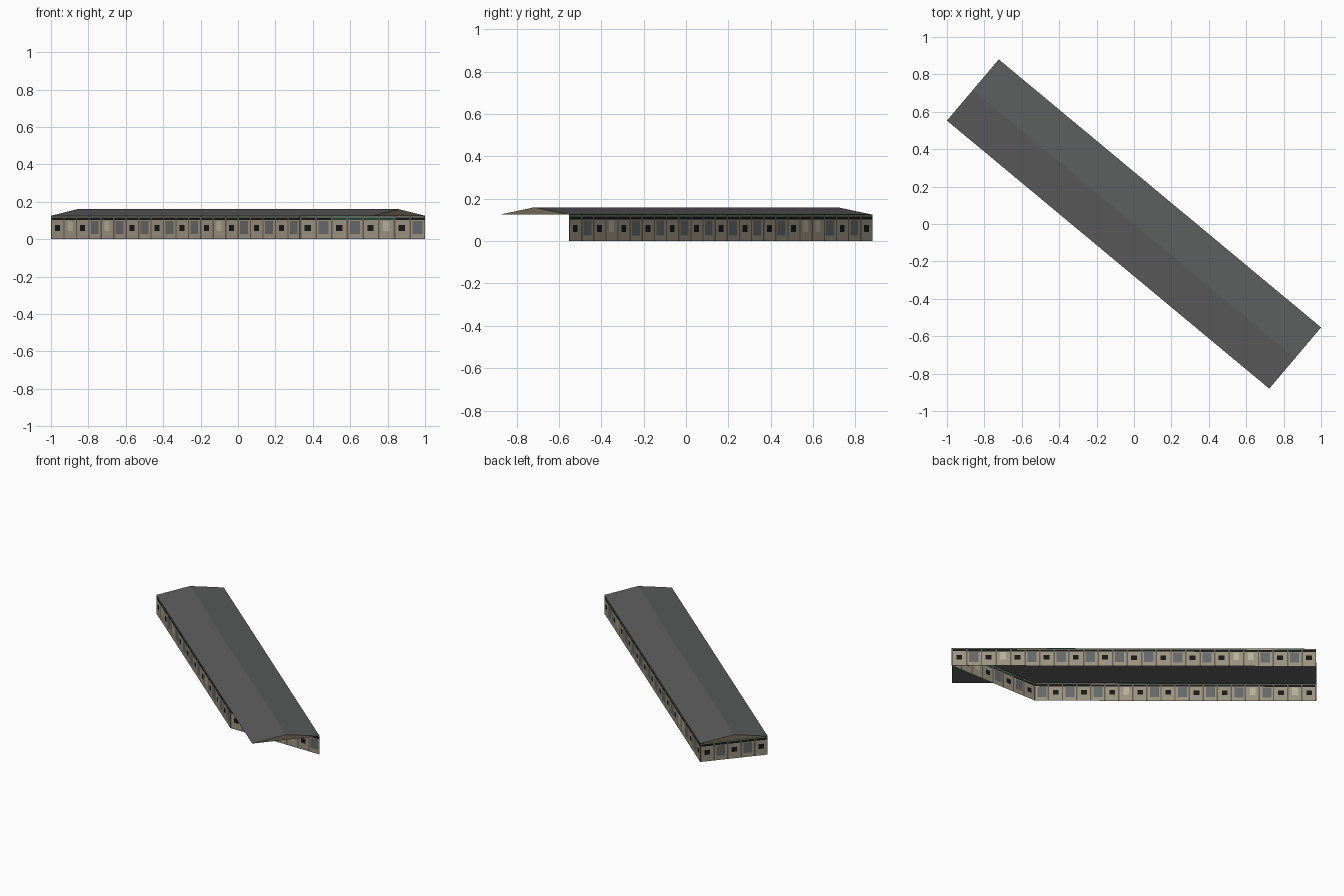
import bpy, bmesh, random
from mathutils import Vector

if "Cube" in bpy.data.objects:
    bpy.data.objects.remove(bpy.data.objects["Cube"])

random.seed(4)

def material(name, r, g, b):
    m = bpy.data.materials.new(name)
    m.diffuse_color = (r, g, b, 1)
    m.use_nodes = True
    m.node_tree.nodes["Principled BSDF"].inputs["Base Color"].default_value = m.diffuse_color
    return m

WALL = material("wall_tan", 0.33, 0.29, 0.22)
PIER = material("pier_brown", 0.12, 0.105, 0.08)
DARK = material("dark_glass", 0.008, 0.009, 0.009)
GREY = material("grey_glass", 0.13, 0.14, 0.14)
PALE = material("pale_blind", 0.47, 0.44, 0.33)
GREEN = material("green_trim", 0.015, 0.06, 0.04)
ROOF = material("roof_grey", 0.105, 0.11, 0.107)
GABLE = material("gable_tan", 0.2, 0.165, 0.11)

EAVE, RIDGE = 0.125, 0.16
# Roof corners and the chamfer point where the ground floor is cut back
A, B = Vector((-1, 0.553)), Vector((-0.723, 0.88))
C, D = Vector((1, -0.553)), Vector((0.723, -0.88))
E = Vector((0.33, -0.553))

def finish(bm, name, mats):
    bmesh.ops.remove_doubles(bm, verts=bm.verts, dist=1e-5)
    me = bpy.data.meshes.new(name)
    bm.to_mesh(me)
    bm.free()
    for m in mats:
        me.materials.append(m)
    ob = bpy.data.objects.new(name, me)
    bpy.context.collection.objects.link(ob)
    return ob

def sheet(name, polys, mat):
    bm = bmesh.new()
    for poly in polys:
        bm.faces.new([bm.verts.new(p) for p in poly])
    return finish(bm, name, [mat])

COLS = [0, 0.1, 0.2, 0.32, 0.72, 0.84, 1]
ROWS = [0, 0.027, 0.044, 0.076, 0.098, 0.102, 0.117, 0.121, EAVE]
MATS = [WALL, PIER, DARK, GREY, PALE, GREEN]

def cell(col, row, style, sign):
    """Pick the material slot for one cell of a wall bay."""
    if row == 7:
        return 5
    if row == 5 and col > 0:
        return 5 if sign else 2
    if col == 0:
        return 1
    if style == "small":
        return 2 if col == 3 and row == 2 else 0
    if style == "pale":
        return 4 if col == 3 and row in (2, 3) else 0
    return 3 if col in (2, 3, 4) and row in (1, 2, 3) else 0

def wall(name, p, q, bays, signs=()):
    """Flat wall from p to q, divided into window bays."""
    bm = bmesh.new()
    for i in range(bays):
        style = "large" if i % 2 else "small"
        if random.random() < 0.13:
            style = "pale"
        for c in range(len(COLS) - 1):
            a = p.lerp(q, (i + COLS[c]) / bays)
            b = p.lerp(q, (i + COLS[c + 1]) / bays)
            for r in range(len(ROWS) - 1):
                z0, z1 = ROWS[r], ROWS[r + 1]
                f = bm.faces.new([bm.verts.new(v) for v in (
                    (*a, z0), (*b, z0), (*b, z1), (*a, z1))])
                f.material_index = cell(c, r, style, i in signs)
    return finish(bm, name, MATS)

# Walls, counter-clockwise
wall("front_left_wall", A, E, 20)
wall("entrance_wall", E, C, 8, signs=(2, 3, 4, 5))
wall("back_right_wall", C, B, 25)
wall("end_wall", B, A, 5)

# Gabled roof with two slopes
def at(p, z):
    return (p.x, p.y, z)

r0, r1 = at((A + B) / 2, RIDGE), at((C + D) / 2, RIDGE)
a, b, c, d = (at(p, EAVE) for p in (A, B, C, D))
sheet("roof", [(a, d, r1, r0), (c, b, r0, r1)], ROOF)

# Gable triangles closing both roof ends
sheet("gable_ends", [(b, a, r0), (d, c, r1)], GABLE)
